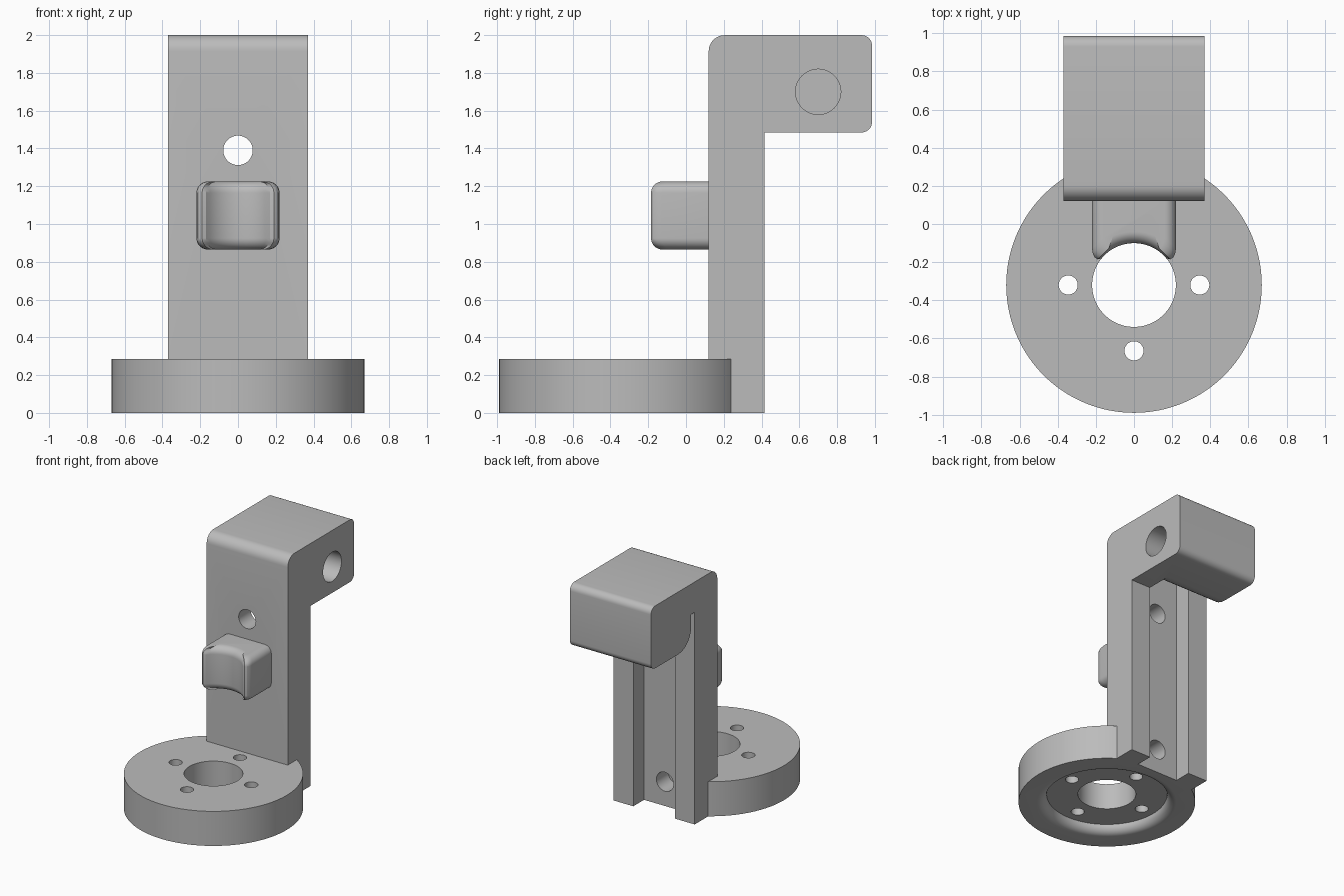
import bpy, bmesh, math
from mathutils import Vector

if "Cube" in bpy.data.objects:
    bpy.data.objects.remove(bpy.data.objects["Cube"])

grey = bpy.data.materials.new("plain grey")
grey.diffuse_color = (0.5, 0.5, 0.5, 1)
grey.use_nodes = True
grey.node_tree.nodes["Principled BSDF"].inputs["Base Color"].default_value = grey.diffuse_color


def loft(name, rings):
    """Closed solid through a list of equal-length point rings."""
    bm = bmesh.new()
    vs = [[bm.verts.new(p) for p in ring] for ring in rings]
    n = len(vs[0])
    for a, b in zip(vs, vs[1:]):
        for i in range(n):
            j = (i + 1) % n
            bm.faces.new((a[i], a[j], b[j], b[i]))
    bm.faces.new(vs[0][::-1])
    bm.faces.new(vs[-1])
    bmesh.ops.recalc_face_normals(bm, faces=bm.faces)
    me = bpy.data.meshes.new(name)
    bm.to_mesh(me)
    bm.free()
    me.materials.append(grey)
    ob = bpy.data.objects.new(name, me)
    bpy.context.collection.objects.link(ob)
    return ob


def turned(name, profile, centre, axis, n=64):
    """Solid of revolution; profile holds (radius, distance along axis)."""
    c = Vector(centre)
    rings = []
    for r, h in profile:
        ring = []
        for i in range(n):
            a = 2 * math.pi * i / n
            u, v = r * math.cos(a), r * math.sin(a)
            ring.append(c + Vector({'x': (h, u, v), 'y': (u, h, v), 'z': (u, v, h)}[axis]))
        rings.append(ring)
    return loft(name, rings)


def rounded(corners, steps=8):
    """2D outline from (a, b, radius) corners, filleting each one."""
    pts = []
    for i, (a, b, r) in enumerate(corners):
        p = Vector((a, b))
        if r == 0:
            pts.append(p)
            continue
        d0 = (Vector(corners[i - 1][:2]) - p).normalized()
        d1 = (Vector(corners[(i + 1) % len(corners)][:2]) - p).normalized()
        c = p + r * (d0 + d1)
        for k in range(steps + 1):
            t = math.pi / 2 * k / steps
            pts.append(c - d1 * r * math.cos(t) - d0 * r * math.sin(t))
    return pts


def side_prism(name, outline, x0, x1):
    return loft(name, [[(x, p[0], p[1]) for p in outline] for x in (x0, x1)])


def combine(target, tool, op):
    m = target.modifiers.new(op, 'BOOLEAN')
    m.object, m.operation, m.solver = tool, op, 'EXACT'
    bpy.context.view_layer.update()
    dg = bpy.context.evaluated_depsgraph_get()
    me = bpy.data.meshes.new_from_object(target.evaluated_get(dg))
    target.modifiers.clear()
    target.data = me
    bpy.data.objects.remove(tool)


# Upright with overhanging head
bracket = side_prism("bracket", rounded([
    (0.12, 0, 0), (0.415, 0, 0), (0.415, 1.485, 0), (0.985, 1.485, 0.055),
    (0.985, 2, 0.055), (0.12, 2, 0.085)]), -0.37, 0.37)

# Round base
BORE_Y = -0.32
combine(bracket, turned("base", [(0.67, 0), (0.67, 0.285)], (0, BORE_Y, 0), 'z', 128), 'UNION')

# Tab with concave front and rounded edges
def tab_ring(e, z):
    w = 0.22 - e
    half = [(w, 0.16), (w, -0.13 + e), (w - 0.004, -0.155 + e),
            (w - 0.014, -0.175 + e), (w - 0.03, -0.185 + e)]
    arc = []
    for i in range(17):
        x = (w - 0.05) * (1 - i / 8)
        arc.append((x, BORE_Y + math.sqrt((0.22 + e) ** 2 - x * x)))
    pts = half + arc + [(-x, y) for x, y in reversed(half)]
    return [(x, y, z) for x, y in pts]

R = 0.06
rings = []
for k in range(9):
    t = math.pi / 2 * k / 8
    rings.append(tab_ring(R * (1 - math.sin(t)), 0.865 + R * (1 - math.cos(t))))
for k in range(9):
    t = math.pi / 2 * k / 8
    rings.append(tab_ring(R * (1 - math.cos(t)), 1.225 - R * (1 - math.sin(t))))
combine(bracket, loft("tab", rings), 'UNION')

# Channel up the back of the upright
combine(bracket, side_prism("channel", [
    (0.275, -0.1), (0.6, -0.1), (0.6, 1.485), (0.415, 1.75), (0.275, 1.75)][:2] + [
    (0.6, 1.4), (0.415, 1.4), (0.415, 1.75), (0.275, 1.75)], -0.19, 0.19), 'DIFFERENCE')

# Gap between head and upright, open on one side, with a rounded lip
F = 0.17
lip = [(0.46 + F - F * math.cos(t), 1.485 + F - F * math.sin(t))
       for t in [math.pi / 2 * k / 10 for k in range(11)]]
combine(bracket, side_prism("gap", [(0.415, 1.75), (0.46, 1.75)] + lip +
                            [(0.46 + F, 1.44), (0.415, 1.44)], -0.5, 0.19), 'DIFFERENCE')

# Underside recess with a rounded rim
D = 0.07
rim = [(0.457 + D - D * math.cos(t), D - D * math.sin(t))
       for t in [math.pi / 2 * k / 8 for k in range(9)]]
combine(bracket, turned("recess", rim + [(0.457 + D, -0.05)], (0, BORE_Y, 0), 'z', 96), 'DIFFERENCE')

# Bore, four bolt holes, upright holes and the head's side hole
holes = [(0.22, (0, BORE_Y, 0), 'z', -0.1, 0.4),
         (0.078, (0, 0, 1.39), 'y', 0, 0.5),
         (0.078, (0, 0, 0.2), 'y', 0.12, 0.5),
         (0.12, (0, 0.70, 1.70), 'x', -0.18, 0.5)]
for i in range(4):
    a = i * math.pi / 2
    holes.append((0.05, (0.345 * math.cos(a), BORE_Y + 0.345 * math.sin(a), 0), 'z', -0.1, 0.4))
for r, c, axis, h0, h1 in holes:
    combine(bracket, turned("hole", [(r, h0), (r, h1)], c, axis, 48), 'DIFFERENCE')

# Shading
bpy.ops.object.select_all(action='DESELECT')
bracket.select_set(True)
bpy.context.view_layer.objects.active = bracket
bpy.ops.object.shade_smooth_by_angle(angle=math.radians(30))
